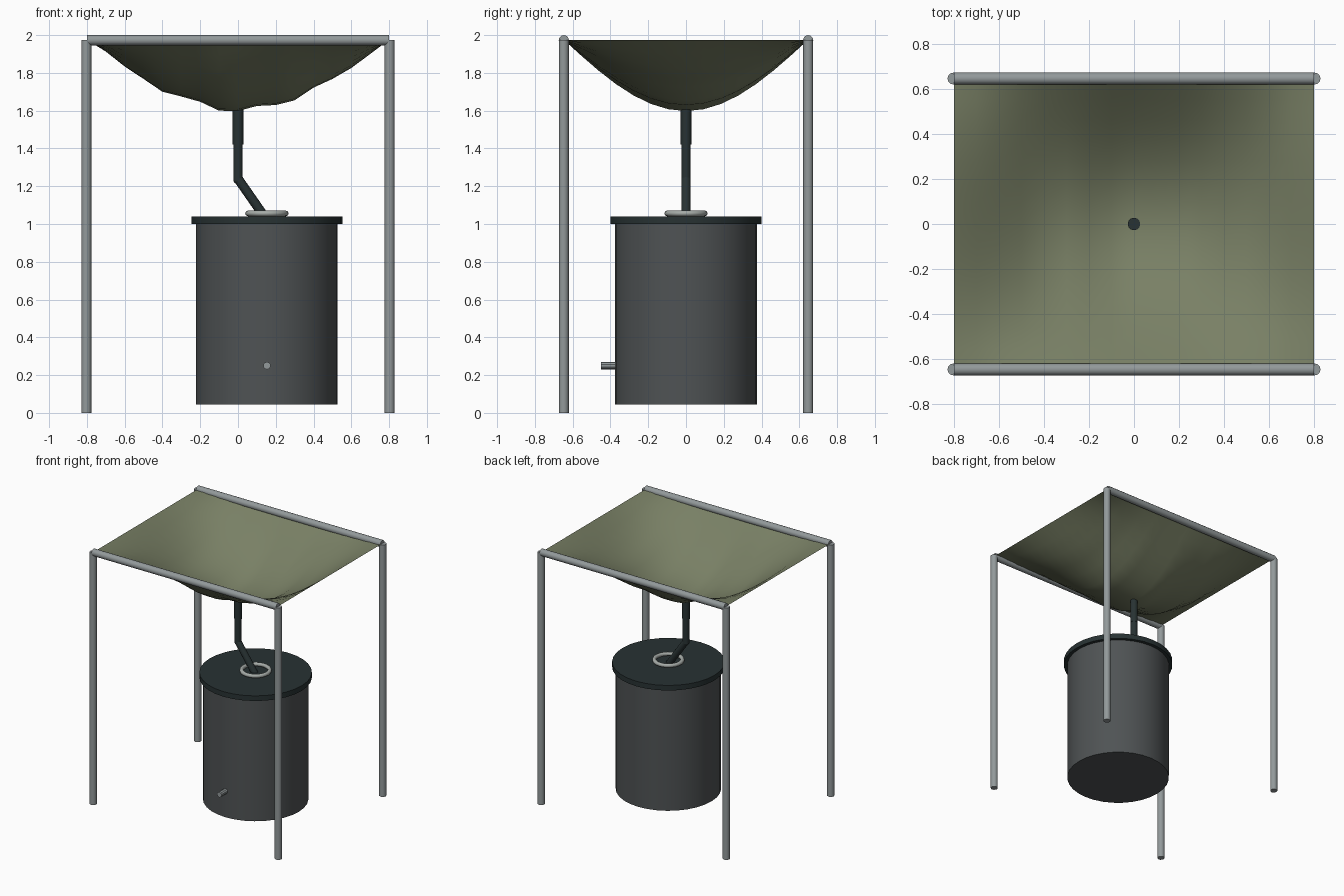
import bpy, bmesh, math
from mathutils import Vector

if "Cube" in bpy.data.objects:
    bpy.data.objects.remove(bpy.data.objects["Cube"])


def material(name, rgb):
    m = bpy.data.materials.new(name)
    m.diffuse_color = (*rgb, 1)
    m.use_nodes = True
    m.node_tree.nodes["Principled BSDF"].inputs["Base Color"].default_value = m.diffuse_color
    return m


METAL = material("galvanised grey", (0.29, 0.32, 0.325))
TARP = material("olive canvas", (0.19, 0.215, 0.13))
BARREL = material("barrel grey", (0.078, 0.086, 0.089))
DARK = material("dark plastic", (0.021, 0.032, 0.033))
PALE = material("pale ring grey", (0.38, 0.41, 0.39))


def smooth(obj, angle=35):
    bpy.ops.object.select_all(action='DESELECT')
    obj.select_set(True)
    bpy.context.view_layer.objects.active = obj
    bpy.ops.object.shade_smooth_by_angle(angle=math.radians(angle))


def rod(name, a, b, radius, mat, sides=12, rounded=True):
    """Cylinder between two points."""
    a, b = Vector(a), Vector(b)
    bpy.ops.mesh.primitive_cylinder_add(vertices=sides, radius=radius,
                                        depth=(b - a).length, location=(a + b) / 2)
    o = bpy.context.object
    o.name = name
    o.rotation_euler = (b - a).to_track_quat('Z', 'Y').to_euler()
    o.data.materials.append(mat)
    if rounded:
        smooth(o)
    return o


# Frame: four posts and two rails
PX, PY = 0.803, 0.647
for sy, yn in ((-1, "front"), (1, "back")):
    for sx, xn in ((-1, "left"), (1, "right")):
        rod(f"{yn}_{xn}_post", (sx * PX, sy * PY, 0), (sx * PX, sy * PY, 1.975), 0.0265, METAL)
    rod(f"{yn}_rail", (-0.8, sy * PY, 1.973), (0.8, sy * PY, 1.973), 0.027, METAL)

# Sagging sheet: lengthwise sag profile with creases, cosine across
SAG = [0, .062, .141, .207, .275, .300, .328, .375, .377,
       .350, .345, .320, .253, .207, .149, .075, 0]
NX, NY = 16, 14
bm = bmesh.new()
bmesh.ops.create_grid(bm, x_segments=NX, y_segments=NY, size=1)
for v in bm.verts:
    i = round((v.co.x + 1) / 2 * NX)
    across = math.cos(v.co.y * math.pi / 2)
    v.co = (v.co.x * 0.8, v.co.y * PY, 1.975 - SAG[i] * across)
mesh = bpy.data.meshes.new("rain_sheet")
bm.to_mesh(mesh)
bm.free()
sheet = bpy.data.objects.new("rain_sheet", mesh)
bpy.context.collection.objects.link(sheet)
mesh.materials.append(TARP)
smooth(sheet, 60)

# Drain pipe with a bend towards the barrel
BX = 0.153
rod("drain_collar", (0, 0, 1.42), (0, 0, 1.61), 0.028, DARK)
rod("drain_pipe_upper", (0, 0, 1.23), (0, 0, 1.43), 0.025, DARK)
rod("drain_pipe_lower", (0, 0, 1.24), (BX, 0, 1.02), 0.025, DARK)
bpy.ops.mesh.primitive_uv_sphere_add(segments=12, ring_count=8, radius=0.025, location=(0, 0, 1.235))
elbow = bpy.context.object
elbow.name = "drain_elbow"
elbow.data.materials.append(DARK)
smooth(elbow, 60)

# Barrel, lid, inlet ring and tap
rod("barrel", (BX, 0, 0.045), (BX, 0, 1.0), 0.375, BARREL, 32)
rod("barrel_lid", (BX, 0, 1.0), (BX, 0, 1.04), 0.40, DARK, 32)
bpy.ops.mesh.primitive_torus_add(major_radius=0.1, minor_radius=0.015, major_segments=28,
                                 minor_segments=8, location=(BX, 0, 1.056))
ring = bpy.context.object
ring.name = "inlet_ring"
ring.data.materials.append(PALE)
smooth(ring, 60)
rod("tap", (BX, -0.36, 0.25), (BX, -0.45, 0.25), 0.02, METAL, 10)
